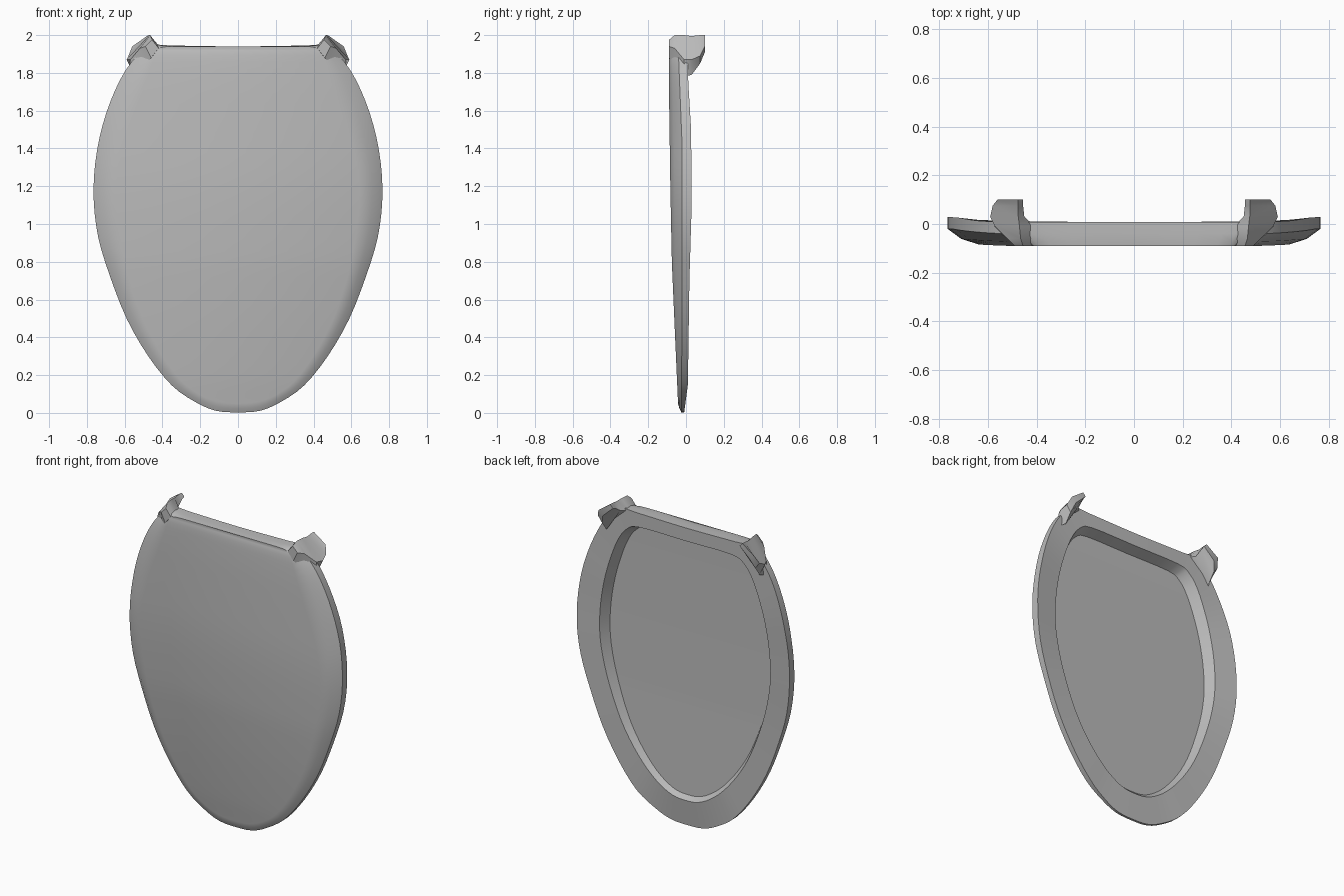
import bpy, bmesh
from mathutils import Vector

if "Cube" in bpy.data.objects:
    bpy.data.objects.remove(bpy.data.objects["Cube"])

mat = bpy.data.materials.new("light grey plastic")
mat.diffuse_color = (0.5, 0.5, 0.5, 1)
mat.use_nodes = True
mat.node_tree.nodes["Principled BSDF"].inputs["Base Color"].default_value = mat.diffuse_color


def make_object(name, bm, angle):
    bmesh.ops.recalc_face_normals(bm, faces=bm.faces)
    mesh = bpy.data.meshes.new(name)
    bm.to_mesh(mesh)
    bm.free()
    mesh.materials.append(mat)
    ob = bpy.data.objects.new(name, mesh)
    bpy.context.collection.objects.link(ob)
    bpy.ops.object.select_all(action='DESELECT')
    ob.select_set(True)
    bpy.context.view_layer.objects.active = ob
    bpy.ops.object.shade_smooth_by_angle(angle=angle)
    return ob


def smooth_curve(pts, steps=3):
    """Catmull-Rom through the half profile."""
    p = [Vector(q) for q in pts]
    p = [Vector((-p[1].x, p[1].y))] + p + [Vector((-p[-2].x, p[-2].y))]
    out = []
    for i in range(1, len(p) - 2):
        a, b, c, d = p[i - 1:i + 3]
        for k in range(steps):
            t = k / steps
            out.append(0.5 * (2 * b + (c - a) * t + (2 * a - 5 * b + 4 * c - d) * t * t
                              + (3 * b - a - 3 * c + d) * t ** 3))
    out.append(p[-2])
    return out


def interp(table, z):
    for (z0, y0), (z1, y1) in zip(table, table[1:]):
        if z <= z1:
            return y0 + (y1 - y0) * max(0, (z - z0) / (z1 - z0))
    return table[-1][1]


# Half outlines (x, z), bottom centre to top centre, with matching points
outer = smooth_curve([(0, .003), (.12, .012), (.23, .06), (.35, .145), (.475, .3), (.59, .5),
                      (.68, .73), (.74, .93), (.764, 1.13), (.755, 1.33), (.715, 1.53),
                      (.65, 1.71), (.57, 1.85), (.47, 1.945), (.36, 1.945), (0, 1.94)])
panel = smooth_curve([(0, .05), (.11, .06), (.2, .095), (.3, .17), (.405, .31), (.505, .5),
                      (.58, .72), (.62, .92), (.642, 1.11), (.63, 1.31), (.575, 1.51),
                      (.51, 1.69), (.465, 1.82), (.425, 1.92), (.34, 1.94), (0, 1.935)])
recess = smooth_curve([(0, .17), (.09, .18), (.18, .225), (.27, .3), (.37, .42), (.46, .57),
                       (.54, .77), (.59, .95), (.613, 1.12), (.605, 1.3), (.575, 1.47),
                       (.53, 1.62), (.48, 1.74), (.42, 1.82), (.33, 1.855), (0, 1.855)])

front_y = [(0, -.04), (.5, -.062), (.8, -.075), (1.2, -.083), (1.7, -.09), (2, -.09)]
edge_y = [(0, -.025), (.6, -.02), (1.4, -.02), (1.9, -.04)]
back_y = [(0, -.01), (.15, .01), (.7, .018), (1.1, .03), (1.5, .027), (1.75, .012), (1.95, .008)]
rim_y = [(0, .008), (1, .012), (1.9, .008)]

shoulder = [p.lerp(o, .55) for p, o in zip(panel, outer)]
floor = [Vector((r.x * .95, 1.03 + (r.y - 1.03) * .97)) for r in recess]
loops = [
    [(p, interp(front_y, p.y)) for p in panel],
    [(p, .65 * interp(front_y, p.y) + .35 * interp(edge_y, p.y)) for p in shoulder],
    [(p, interp(edge_y, p.y)) for p in outer],
    [(p, interp(back_y, p.y)) for p in outer],
    [(p, interp(rim_y, p.y)) for p in recess],
    [(p, interp(front_y, p.y) + .03) for p in floor],
]

# Lid shell: rings joined from the front panel around the rim into the back recess
bm = bmesh.new()
n = len(outer)
rings = []
for loop in loops:
    right = [bm.verts.new((p.x if 0 < i < n - 1 else 0, y, p.y)) for i, (p, y) in enumerate(loop)]
    left = [bm.verts.new((-v.co.x, v.co.y, v.co.z)) for v in right[1:-1]]
    rings.append(right + left[::-1])
m = 2 * n - 2
for a, b in zip(rings, rings[1:]):
    for i in range(m):
        j = (i + 1) % m
        bm.faces.new((a[i], a[j], b[j], b[i]))
for ring in (rings[0], rings[-1]):
    for i in range(n - 1):
        quad = [ring[i], ring[i + 1], ring[(m - i - 1) % m], ring[(m - i) % m]]
        bm.faces.new(list(dict.fromkeys(quad)))
make_object("lid", bm, .5)

# Hinge lugs: sections lofted from the front corner back to the rounded flap
sections = [
    (-.09, [(.42, 1.93), (.455, 1.975), (.49, 1.94), (.46, 1.88)]),
    (-.06, [(.41, 1.93), (.465, 2.0), (.52, 1.93), (.5, 1.83)]),
    (-.01, [(.41, 1.935), (.47, 2.0), (.57, 1.87), (.58, 1.78)]),
    (.03, [(.45, 1.94), (.475, 1.995), (.59, 1.87), (.55, 1.79)]),
    (.075, [(.455, 1.97), (.475, 2.0), (.58, 1.89), (.55, 1.85)]),
    (.1, [(.455, 1.98), (.475, 2.0), (.56, 1.94), (.53, 1.91)]),
]
for name, s in (("right_hinge", 1), ("left_hinge", -1)):
    bm = bmesh.new()
    rows = [[bm.verts.new((s * x, y, z)) for x, z in pts] for y, pts in sections]
    for a, b in zip(rows, rows[1:]):
        for i in range(4):
            j = (i + 1) % 4
            bm.faces.new((a[i], a[j], b[j], b[i]))
    bm.faces.new(rows[0])
    bm.faces.new(rows[-1])
    make_object(name, bm, .6)
